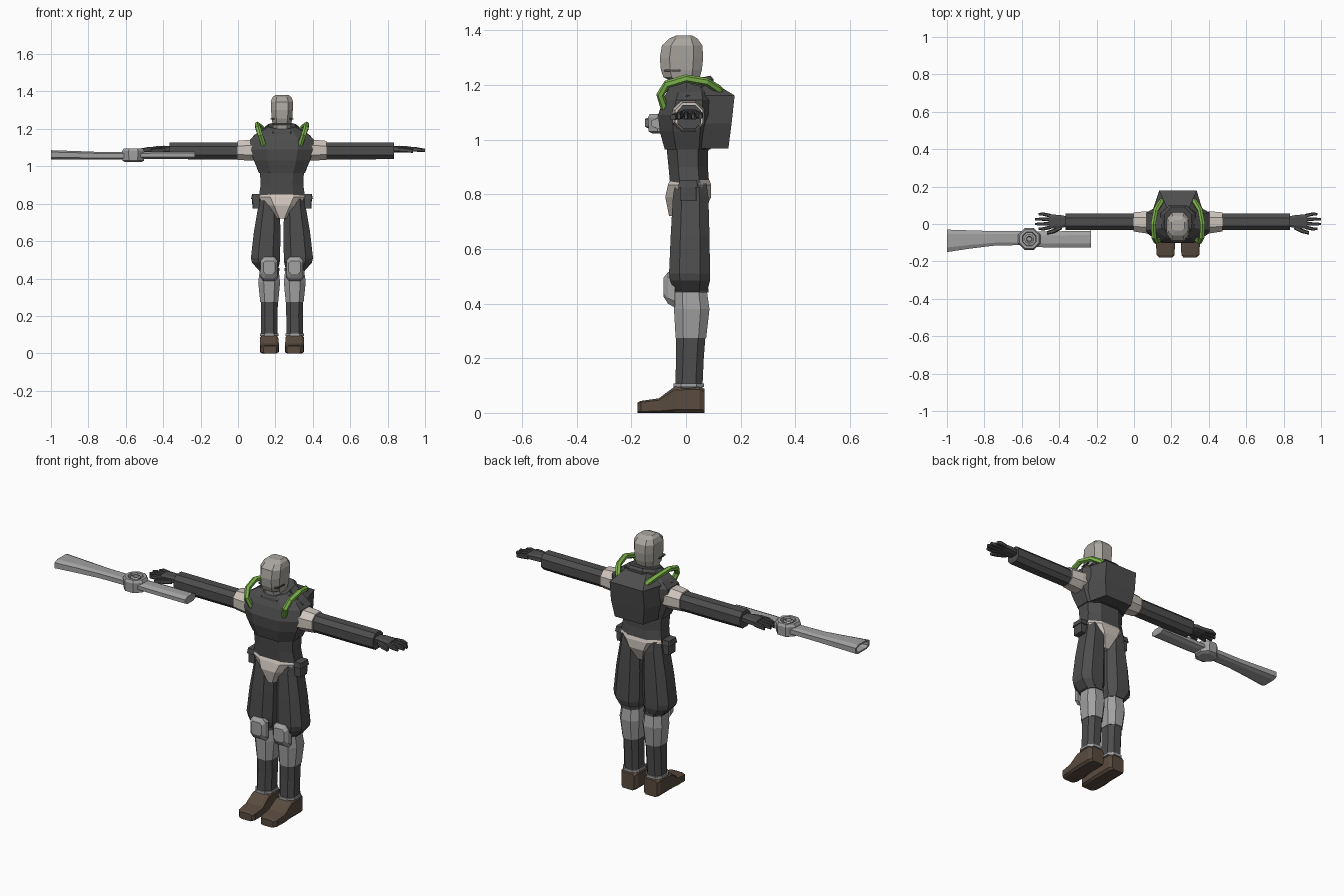
import bpy, bmesh, math
from mathutils import Vector

CX = 0.235  # centre line of the figure


def mat(name, r, g, b):
    m = bpy.data.materials.new(name)
    m.diffuse_color = (r, g, b, 1)
    return m


DARK = mat("dark_cloth", 0.075, 0.075, 0.075)
PALE = mat("pale_plate", 0.62, 0.56, 0.51)
MASK = mat("mask", 0.40, 0.38, 0.35)
GREY = mat("shin_grey", 0.36, 0.36, 0.36)
BROWN = mat("boot_brown", 0.10, 0.07, 0.05)
GREEN = mat("tube_green", 0.20, 0.45, 0.07)


def finish(bm, name, material, x=CX, mirror=False):
    bmesh.ops.recalc_face_normals(bm, faces=bm.faces)
    me = bpy.data.meshes.new(name)
    bm.to_mesh(me)
    bm.free()
    ob = bpy.data.objects.new(name, me)
    ob.location.x = x
    bpy.context.collection.objects.link(ob)
    if material:
        me.materials.append(material)
    if mirror:
        ob.modifiers.new("Mirror", 'MIRROR')
    return ob


def skin(name, rings, material=None, x=CX, mirror=False):
    """Join a row of equal-sided point rings and cap both ends."""
    bm = bmesh.new()
    vs = [[bm.verts.new(p) for p in ring] for ring in rings]
    n = len(vs[0])
    for a, b in zip(vs, vs[1:]):
        for i in range(n):
            j = (i + 1) % n
            bm.faces.new((a[i], a[j], b[j], b[i]))
    bm.faces.new(vs[0])
    bm.faces.new(vs[-1])
    return finish(bm, name, material, x, mirror)


def loft(name, axis, sections, material=None, cut=0.5, x=CX, mirror=False, tilt=0):
    """Chamfered-rectangle sections (t, a0, a1, b0, b1) along an axis."""
    rings = []
    for t, a0, a1, b0, b1 in sections:
        ca, cb = cut * (a1 - a0) / 2, cut * (b1 - b0) / 2
        pts = [(a0 + ca, b0), (a1 - ca, b0), (a1, b0 + cb), (a1, b1 - cb),
               (a1 - ca, b1), (a0 + ca, b1), (a0, b1 - cb), (a0, b0 + cb)]
        if axis == 'x':
            rings.append([(t, a, b) for a, b in pts])
        elif axis == 'y':
            rings.append([(a, t, b) for a, b in pts])
        else:
            rings.append([(a, b, t + tilt * b) for a, b in pts])
    return skin(name, rings, material, x, mirror)


def body(name, sections, material, **kw):
    """Symmetric vertical loft from (z, half width, front y, back y)."""
    return loft(name, 'z', [(z, -h, h, f, b) for z, h, f, b in sections], material, **kw)


def tube(name, pts, r, material, sides=6):
    """Faceted tube along a path lying mostly in the y-z plane."""
    rings = []
    for i, p in enumerate(pts):
        d = (Vector(pts[min(i + 1, len(pts) - 1)]) - Vector(pts[max(i - 1, 0)])).normalized()
        u = d.cross(Vector((1, 0, 0))).normalized()
        v = d.cross(u)
        rings.append([Vector(p) + r * (math.cos(k * math.tau / sides) * u + math.sin(k * math.tau / sides) * v)
                      for k in range(sides)])
    return skin(name, rings, material, mirror=True)


# head and mask
body("head", [(1.16, .045, -.055, .05), (1.222, .048, -.068, .045), (1.228, .050, -.082, .05),
              (1.255, .055, -.092, .058), (1.30, .058, -.096, .063), (1.345, .060, -.088, .060),
              (1.370, .050, -.062, .042), (1.382, .035, -.035, .022)], MASK, cut=.45)
loft("mask_cheek_seam", 'y', [(-.078, -.058, .058, 1.250, 1.257), (-.02, -.061, .061, 1.250, 1.257)], DARK, cut=.1)

# torso, collar and back
body("collar", [(1.15, .105, -.075, .10), (1.20, .09, -.07, .10), (1.215, .072, -.062, .09)], DARK, tilt=.22)
body("chest", [(.965, .122, -.078, .09), (1.03, .150, -.096, .10), (1.09, .168, -.102, .11),
               (1.145, .168, -.085, .11), (1.175, .135, -.07, .10), (1.20, .09, -.055, .08)], DARK)
skin("back_pack", [[(-w, 0, z), (-v, y, z), (v, y, z), (w, 0, z)] for z, w, v, y in
                   ((.968, .125, .085, .155), (1.06, .16, .10, .167), (1.162, .155, .10, .178),
                    (1.215, .08, .06, .09))], DARK)
body("waist", [(.98, .118, -.072, .082), (.90, .114, -.064, .080), (.835, .124, -.058, .085)], DARK)
body("pelvis", [(.852, .118, -.058, .086), (.835, .124, -.066, .092), (.79, .085, -.076, .092),
                (.72, .026, -.062, .06)], PALE)

# green hoses over the shoulders
tube("shoulder_hose", [(.098, -.078, 1.115), (.115, -.094, 1.165), (.128, -.07, 1.203), (.132, 0, 1.224),
                       (.118, .075, 1.212), (.092, .115, 1.188), (.065, .145, 1.155)], .015, GREEN)

# belt pouches
loft("belt_pouch", 'z', [(.775, .118, .158, -.022, .038), (.83, .118, .160, -.022, .038)], DARK, cut=.15, mirror=True)
loft("pouch_flap", 'z', [(.825, .115, .165, -.028, .044), (.852, .115, .160, -.025, .040)], DARK, cut=.15, mirror=True)

# legs
loft("baggy_trouser", 'z', [(.84, .03, .118, -.04, .075), (.79, .012, .126, -.048, .082),
                            (.65, .008, .150, -.056, .086), (.51, .010, .166, -.062, .088),
                            (.485, .012, .160, -.058, .088), (.445, .022, .125, -.042, .078)],
     DARK, mirror=True)
loft("trouser_cuff", 'z', [(.44, .014, .124, -.046, .082), (.456, .014, .124, -.046, .082)], DARK, mirror=True)
loft("upper_shin", 'z', [(.45, .018, .118, -.044, .076), (.38, .010, .127, -.044, .086),
                         (.275, .020, .116, -.038, .074)], GREY, mirror=True)
loft("lower_shin", 'z', [(.29, .022, .113, -.036, .072), (.20, .023, .112, -.036, .065),
                         (.09, .025, .112, -.040, .060)], DARK, mirror=True)
loft("knee_pad", 'y', [(-.04, .022, .115, .385, .515), (-.066, .024, .113, .40, .515),
                       (-.082, .036, .100, .425, .495)], GREY, cut=.35, mirror=True)
loft("ankle_band", 'z', [(.094, .019, .118, -.046, .066), (.107, .019, .118, -.046, .066)], GREY, mirror=True)
loft("boot", 'y', [(-.178, .028, .100, 0, .038), (-.165, .018, .114, 0, .044), (-.10, .016, .118, 0, .053),
                   (-.042, .020, .117, 0, .096), (.05, .020, .117, 0, .098), (.068, .030, .107, 0, .088)],
     BROWN, cut=.25, mirror=True)

# arms, spread straight out
loft("shoulder_plate", 'x', [(.13, -.05, .068, 1.03, 1.142), (.17, -.05, .068, 1.03, 1.142),
                             (.238, -.040, .062, 1.035, 1.136)], PALE, cut=.55, mirror=True)
loft("sleeve", 'x', [(.22, -.032, .055, 1.037, 1.128), (.45, -.032, .055, 1.037, 1.128),
                     (.600, -.032, .055, 1.039, 1.128)], DARK, cut=.5, mirror=True)
loft("palm", 'x', [(.59, -.014, .040, 1.075, 1.108), (.63, -.022, .048, 1.074, 1.110),
                   (.69, -.026, .052, 1.076, 1.106)], DARK, cut=.4, mirror=True)
for i, (y, tip) in enumerate(((-.017, .745), (.003, .765), (.023, .765), (.044, .745))):
    s = (i - 1.5) * .006
    loft("finger_%d" % (i + 1), 'x', [(.68, y - .010, y + .010, 1.078, 1.103),
                                      (.72, y + s - .009, y + s + .009, 1.078, 1.102),
                                      (tip, y + s - .006, y + s + .006, 1.076, 1.094)], DARK, cut=.4, mirror=True)
loft("thumb", 'x', [(.62, -.028, -.005, 1.076, 1.102), (.66, -.048, -.024, 1.074, 1.098),
                    (.70, -.057, -.038, 1.072, 1.092)], DARK, cut=.4, mirror=True)

# rifle lying flat beside the left of the picture: stock with hollow end, fore part, hub
loft("rifle_stock", 'x', [(-.96, -.130, -.050, 1.048, 1.075), (-1.0, -.138, -.042, 1.045, 1.078),
                          (-1.0, -.150, -.030, 1.037, 1.086), (-.88, -.132, -.034, 1.037, 1.082),
                          (-.75, -.116, -.038, 1.037, 1.077), (-.58, -.112, -.038, 1.037, 1.076)],
     GREY, cut=.4, x=0)
loft("rifle_fore_end", 'x', [(-.56, -.120, -.040, 1.040, 1.076), (-.46, -.126, -.040, 1.040, 1.080),
                             (-.23, -.126, -.036, 1.040, 1.080)], GREY, cut=.5, x=0)


def disc(name, profile, sides):
    """Lathe of (radius, z) points about the rifle hub."""
    return skin(name, [[(r * math.cos((k + .5) * math.tau / sides), -.08 + r * math.sin((k + .5) * math.tau / sides), z)
                        for k in range(sides)] for r, z in profile], GREY, x=-.56)


disc("rifle_hub", [(.045, 1.022), (.062, 1.030), (.064, 1.082), (.056, 1.095), (.040, 1.095), (.036, 1.078)], 8)
disc("hub_dial", [(.026, 1.07), (.026, 1.090), (.016, 1.094), (.012, 1.084)], 12)
